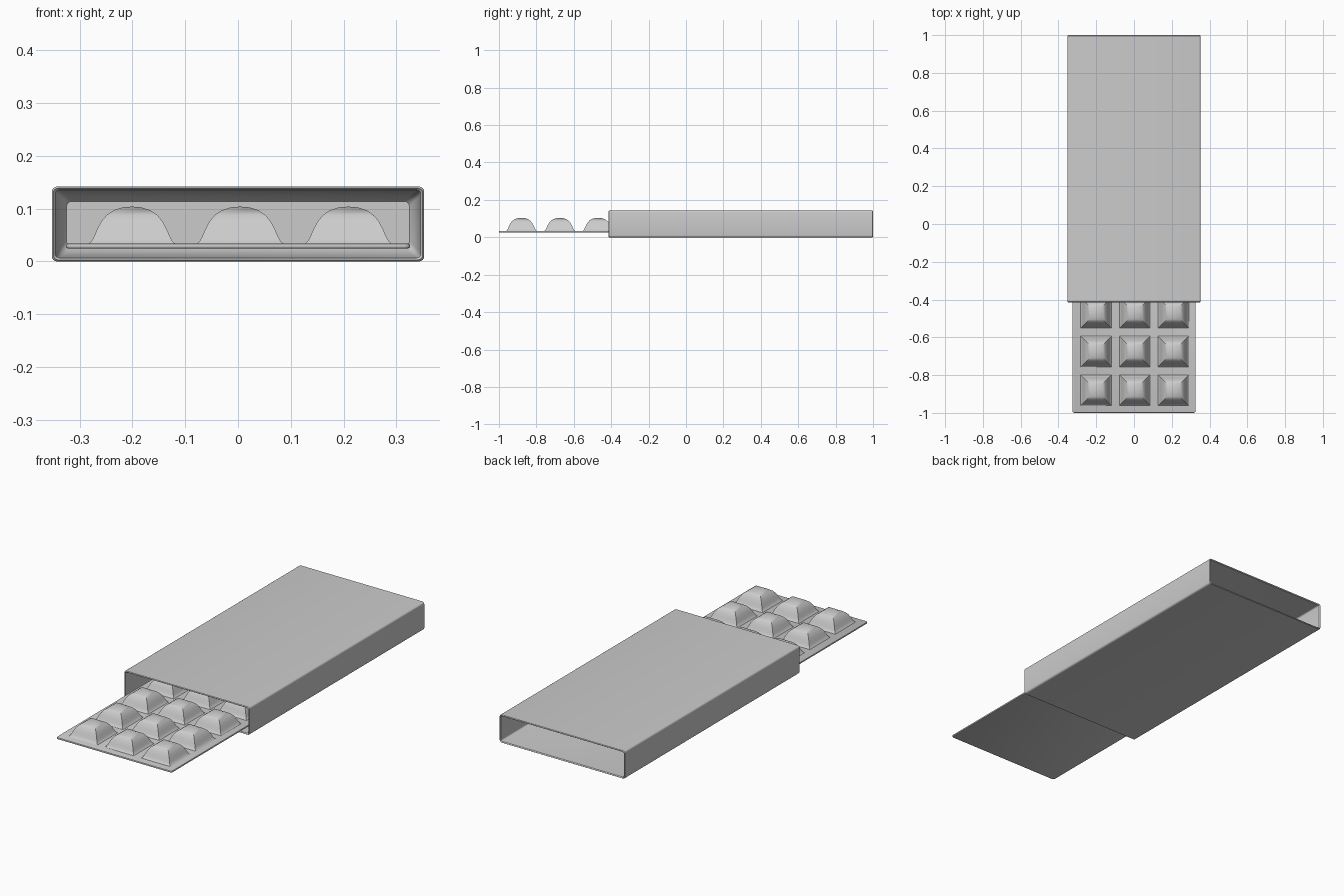
import bpy, bmesh, math

if "Cube" in bpy.data.objects:
    bpy.data.objects.remove(bpy.data.objects["Cube"])

SLEEVE_W, SLEEVE_H = 0.353, 0.142   # half width, full height
ZC = SLEEVE_H / 2


def finish(bm, name, angle=35):
    bmesh.ops.recalc_face_normals(bm, faces=bm.faces)
    me = bpy.data.meshes.new(name)
    bm.to_mesh(me)
    bm.free()
    ob = bpy.data.objects.new(name, me)
    bpy.context.collection.objects.link(ob)
    bpy.ops.object.select_all(action='DESELECT')
    ob.select_set(True)
    bpy.context.view_layer.objects.active = ob
    bpy.ops.object.shade_smooth_by_angle(angle=math.radians(angle))
    return ob


def rounded_ring(bm, y, inset, r, n=4):
    """Rounded rectangle across the sleeve at depth y."""
    a, b = SLEEVE_W - inset, ZC - inset
    ring = []
    for k, (sx, sz) in enumerate([(1, 1), (-1, 1), (-1, -1), (1, -1)]):
        for i in range(n + 1):
            t = math.pi / 2 * (k + i / n)
            ring.append(bm.verts.new((sx * (a - r) + r * math.cos(t), y,
                                      ZC + sz * (b - r) + r * math.sin(t))))
    return ring


def bridge(bm, r1, r2):
    for i in range(len(r1)):
        j = (i + 1) % len(r1)
        bm.faces.new((r1[i], r1[j], r2[j], r2[i]))


# Sleeve: thin box open at both ends, divided by an inner wall
bm = bmesh.new()
profile = [(0.29, 0.028, 0.01), (0.275, 0.018, 0.01), (0.2, 0.010, 0.009),
           (-0.41, 0.007, 0.007), (-0.415, 0.003, 0.009), (-0.411, 0.0, 0.01),
           (0.996, 0.0, 0.01), (1.0, 0.003, 0.009), (0.995, 0.007, 0.007),
           (0.4, 0.010, 0.009), (0.325, 0.018, 0.01), (0.31, 0.028, 0.01)]
rings = [rounded_ring(bm, *p) for p in profile]
for r1, r2 in zip(rings, rings[1:]):
    bridge(bm, r1, r2)
bm.faces.new(rings[0])
bm.faces.new(rings[-1])
finish(bm, "sleeve")

# Blister card: thin plate with softened edges
bm = bmesh.new()
Y0, Y1 = -1.0, 0.27
bmesh.ops.create_cube(bm, size=1)
for v in bm.verts:
    v.co = (v.co.x * 0.652, (Y0 + Y1) / 2 + v.co.y * (Y1 - Y0), 0.0295 + v.co.z * 0.009)
upright = [e for e in bm.edges if abs(e.verts[0].co.z - e.verts[1].co.z) > 0.001]
bmesh.ops.bevel(bm, geom=upright, offset=0.01, segments=3, affect='EDGES', profile=0.5)
rim = [e for e in bm.edges if abs(e.verts[0].co.z - e.verts[1].co.z) < 0.001]
bmesh.ops.bevel(bm, geom=rim, offset=0.003, segments=2, affect='EDGES', profile=0.5)
finish(bm, "blister_card")

# Blisters: square-based domes with ridged corners, (half width, z)
DOME = [(0.083, 0.033), (0.077, 0.038), (0.072, 0.047), (0.066, 0.061), (0.058, 0.076),
        (0.048, 0.088), (0.035, 0.097), (0.018, 0.1025)]
bm = bmesh.new()
for col in range(3):
    for row in range(6):
        cx, cy = 0.004 + (col - 1) * 0.205, -0.88 + row * 0.205
        loops = [[bm.verts.new((cx + sx * w, cy + sy * w, z))
                  for sx, sy in ((1, 1), (-1, 1), (-1, -1), (1, -1))] for w, z in DOME]
        for r1, r2 in zip(loops, loops[1:]):
            bridge(bm, r1, r2)
        tip = bm.verts.new((cx, cy, 0.104))
        for i in range(4):
            bm.faces.new((loops[-1][i], loops[-1][(i + 1) % 4], tip))
finish(bm, "blisters")
